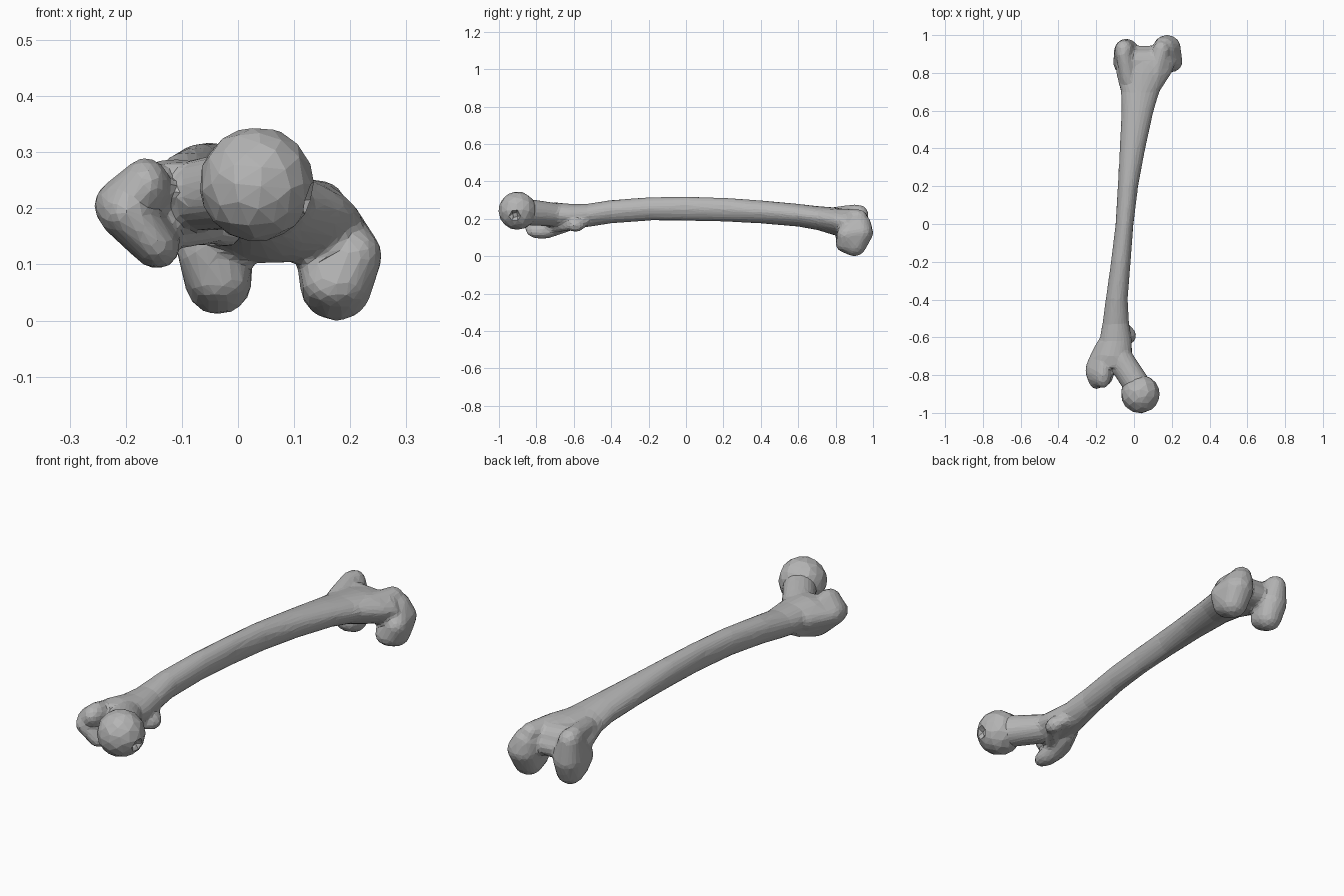
import bpy, bmesh, math
from mathutils import Vector, Matrix

bone = bpy.data.materials.new("bone_grey")
bone.diffuse_color = (0.46, 0.46, 0.46, 1)


def hull(bm, blobs):
    """Convex hull around ellipsoids given as (centre, radii)."""
    tmp = bmesh.new()
    for c, r in blobs:
        r = (r, r, r) if isinstance(r, float) else r
        bmesh.ops.create_icosphere(tmp, subdivisions=3, radius=1,
                                   matrix=Matrix.Translation(c) @ Matrix.Diagonal((*r, 1)))
    res = bmesh.ops.convex_hull(tmp, input=tmp.verts[:])
    junk = {g for g in res["geom_interior"] + res["geom_unused"] if isinstance(g, bmesh.types.BMVert)}
    bmesh.ops.delete(tmp, geom=list(junk), context='VERTS')
    me = bpy.data.meshes.new("tmp")
    tmp.to_mesh(me)
    tmp.free()
    bm.from_mesh(me)
    bpy.data.meshes.remove(me)


def loft(bm, sections, n=24):
    """Tube along y from (y, x0, x1, z0, z1) with a slightly narrowed underside."""
    rings = []
    for y, x0, x1, z0, z1 in sections:
        ring = []
        for i in range(n):
            a = 2 * math.pi * i / n
            w = 1 - 0.15 * max(0, -math.sin(a))
            ring.append(bm.verts.new(((x0 + x1) / 2 + (x1 - x0) / 2 * math.cos(a) * w, y,
                                      (z0 + z1) / 2 + (z1 - z0) / 2 * math.sin(a))))
        rings.append(ring)
    for a, b in zip(rings, rings[1:]):
        for i in range(n):
            j = (i + 1) % n
            bm.faces.new((a[i], b[i], b[j], a[j]))
    bm.faces.new(rings[0])
    bm.faces.new(rings[-1][::-1])


def make(name, bm):
    bmesh.ops.recalc_face_normals(bm, faces=bm.faces[:])
    me = bpy.data.meshes.new(name)
    bm.to_mesh(me)
    bm.free()
    me.materials.append(bone)
    ob = bpy.data.objects.new(name, me)
    bpy.context.collection.objects.link(ob)
    return ob


body = bmesh.new()

# Shaft, bowed upward and flaring at both ends
loft(body, [(-0.76, -0.20, -0.03, 0.17, 0.28), (-0.70, -0.215, -0.01, 0.15, 0.288),
            (-0.62, -0.185, -0.01, 0.145, 0.28), (-0.53, -0.168, -0.025, 0.155, 0.28),
            (-0.40, -0.15, -0.033, 0.175, 0.30), (-0.20, -0.122, -0.018, 0.19, 0.315),
            (0.0, -0.098, -0.002, 0.19, 0.318), (0.20, -0.086, 0.022, 0.185, 0.313),
            (0.40, -0.076, 0.06, 0.175, 0.298), (0.60, -0.067, 0.105, 0.158, 0.28),
            (0.70, -0.07, 0.135, 0.14, 0.268), (0.80, -0.095, 0.20, 0.11, 0.26),
            (0.86, -0.10, 0.225, 0.10, 0.25)])

# Neck running to the head
hull(body, [((-0.09, -0.69, 0.22), (0.07, 0.07, 0.062)),
            ((-0.035, -0.79, 0.225), (0.065, 0.06, 0.06)),
            ((0.02, -0.86, 0.237), 0.072)])

# Greater trochanter: tall outer blob with a lower crest
hull(body, [((-0.20, -0.775, 0.205), (0.057, 0.085, 0.05)),
            ((-0.165, -0.80, 0.24), (0.045, 0.07, 0.05)),
            ((-0.16, -0.66, 0.21), (0.045, 0.06, 0.05))])
hull(body, [((-0.20, -0.79, 0.195), (0.05, 0.085, 0.05)),
            ((-0.145, -0.77, 0.132), (0.042, 0.085, 0.04)),
            ((-0.135, -0.64, 0.17), (0.035, 0.05, 0.04))])

# Lesser trochanter and the ridge to the greater one
hull(body, [((-0.025, -0.59, 0.165), (0.036, 0.045, 0.036)),
            ((-0.06, -0.54, 0.19), 0.03)])
hull(body, [((-0.035, -0.61, 0.165), 0.028), ((-0.11, -0.70, 0.155), 0.028)])

# Medial condyle
hull(body, [((0.175, 0.90, 0.062), (0.065, 0.065, 0.063)),
            ((0.175, 0.85, 0.065), (0.06, 0.05, 0.045)),
            ((0.175, 0.935, 0.125), (0.072, 0.066, 0.06)),
            ((0.16, 0.925, 0.175), (0.06, 0.065, 0.05)),
            ((0.205, 0.86, 0.115), (0.052, 0.055, 0.05))])
# Lateral condyle
hull(body, [((-0.035, 0.895, 0.068), (0.06, 0.06, 0.058)),
            ((-0.035, 0.85, 0.075), (0.055, 0.045, 0.045)),
            ((-0.04, 0.915, 0.13), (0.066, 0.066, 0.06)),
            ((-0.052, 0.92, 0.225), (0.048, 0.055, 0.05)),
            ((-0.055, 0.85, 0.13), (0.055, 0.055, 0.06))])
# Bridge and kneecap groove between the condyles
hull(body, [((-0.03, 0.86, 0.18), (0.05, 0.07, 0.075)),
            ((0.15, 0.86, 0.175), (0.06, 0.07, 0.065))])
hull(body, [((-0.03, 0.885, 0.16), (0.05, 0.06, 0.05)),
            ((0.15, 0.885, 0.155), (0.05, 0.06, 0.05))])
# Raised rim on both sides of the groove
hull(body, [((-0.055, 0.90, 0.235), (0.04, 0.05, 0.042)), ((-0.03, 0.77, 0.215), 0.045)])
hull(body, [((0.145, 0.92, 0.21), (0.045, 0.05, 0.04)), ((0.11, 0.78, 0.21), 0.045)])

# Fuse the parts, soften the joins and reduce to flat facets
ob = make("femur_body", body)
mod = ob.modifiers.new("fuse", 'REMESH')
mod.mode, mod.voxel_size = 'VOXEL', 0.009
mod = ob.modifiers.new("soften", 'SMOOTH')
mod.factor, mod.iterations = 0.5, 8
mod = ob.modifiers.new("facet", 'DECIMATE')
mod.ratio = 0.07
fused = bpy.data.meshes.new_from_object(ob.evaluated_get(bpy.context.evaluated_depsgraph_get()))
ob.modifiers.clear()
ob.data = fused
if not fused.materials:
    fused.materials.append(bone)
for p in fused.polygons:
    p.use_smooth = False

# Ball head with the small ligament pit
head = bmesh.new()
centre = Vector((0.033, -0.90, 0.243))
bmesh.ops.create_icosphere(head, subdivisions=4, radius=0.101)
pit = Vector((0.93, -0.15, -0.25)).normalized()
for v in head.verts:
    if v.co.normalized().angle(pit) < 0.25:
        v.co -= pit * 0.02
    v.co += centre
ob = make("femoral_head", head)
mod = ob.modifiers.new("facet", 'DECIMATE')
mod.ratio = 0.14
